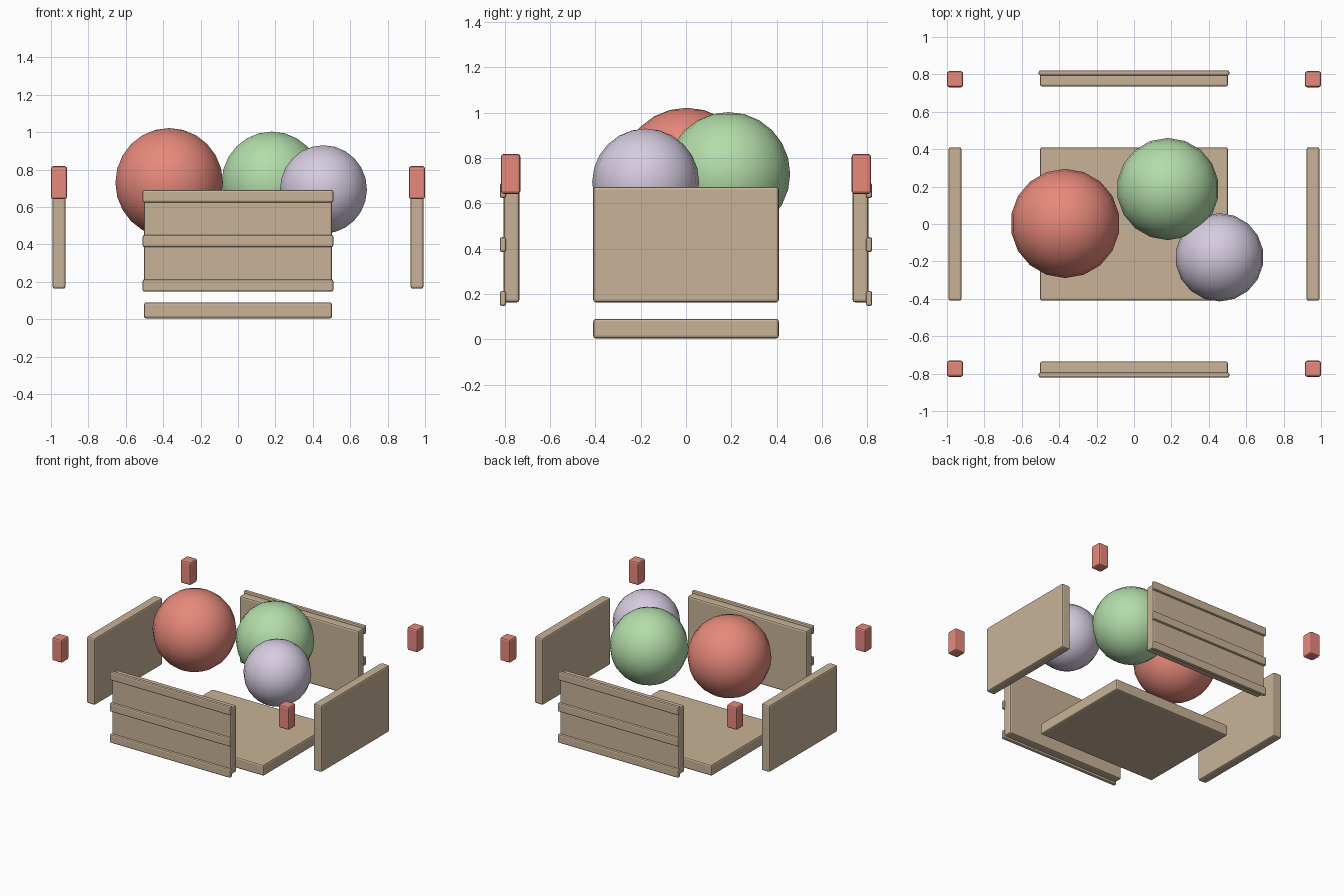
import bpy, bmesh
from mathutils import Matrix

if "Cube" in bpy.data.objects:
    bpy.data.objects.remove(bpy.data.objects["Cube"])


def material(name, color):
    m = bpy.data.materials.new(name)
    m.diffuse_color = (*color, 1)
    m.use_nodes = True
    m.node_tree.nodes["Principled BSDF"].inputs["Base Color"].default_value = m.diffuse_color
    return m


WOOD = material("wood", (0.58, 0.45, 0.31))
RED = material("red", (0.80, 0.25, 0.20))
GREEN = material("green", (0.45, 0.72, 0.40))
LILAC = material("lilac", (0.67, 0.60, 0.74))


def finish(name, bm, mat):
    mesh = bpy.data.meshes.new(name)
    bm.to_mesh(mesh)
    bm.free()
    mesh.materials.append(mat)
    obj = bpy.data.objects.new(name, mesh)
    bpy.context.collection.objects.link(obj)
    return obj


def box(name, center, size, mat, bevel, segments=2):
    bm = bmesh.new()
    bmesh.ops.create_cube(bm, size=1, matrix=Matrix.Diagonal((*size, 1)))
    bmesh.ops.bevel(bm, geom=bm.edges[:], offset=bevel, segments=segments,
                    profile=0.5, affect='EDGES')
    obj = finish(name, bm, mat)
    obj.location = center
    return obj


def ball(name, center, radius, mat):
    bm = bmesh.new()
    bmesh.ops.create_uvsphere(bm, u_segments=18, v_segments=12, radius=radius)
    for f in bm.faces:
        f.smooth = True
    obj = finish(name, bm, mat)
    obj.location = center
    return obj


# Floor of the box
box("bottom_board", (0, 0, 0.047), (1.006, 0.82, 0.086), WOOD, 0.012)

# Left and right end panels
for side, s in (("left", -1), ("right", 1)):
    box(side + "_panel", (s * 0.957, 0, 0.418), (0.07, 0.82, 0.51), WOOD, 0.012)

# Front and back panels with three raised slats each
for side, s in (("front", -1), ("back", 1)):
    box(side + "_panel", (0, s * 0.77, 0.418), (1.006, 0.07, 0.51), WOOD, 0.012)
    for i, z in enumerate((0.18, 0.418, 0.657)):
        box(f"{side}_slat_{i + 1}", (0, s * 0.808, z), (1.02, 0.028, 0.066), WOOD, 0.01)

# Corner caps
for xn, sx in (("left", -1), ("right", 1)):
    for yn, sy in (("front", -1), ("back", 1)):
        box(f"{yn}_{xn}_corner", (sx * 0.957, sy * 0.774, 0.73),
            (0.086, 0.086, 0.176), RED, 0.012)

# Toy balls
ball("red_ball", (-0.368, 0.003, 0.73), 0.292, RED)
ball("green_ball", (0.181, 0.187, 0.73), 0.273, GREEN)
ball("lilac_ball", (0.457, -0.178, 0.694), 0.236, LILAC)
